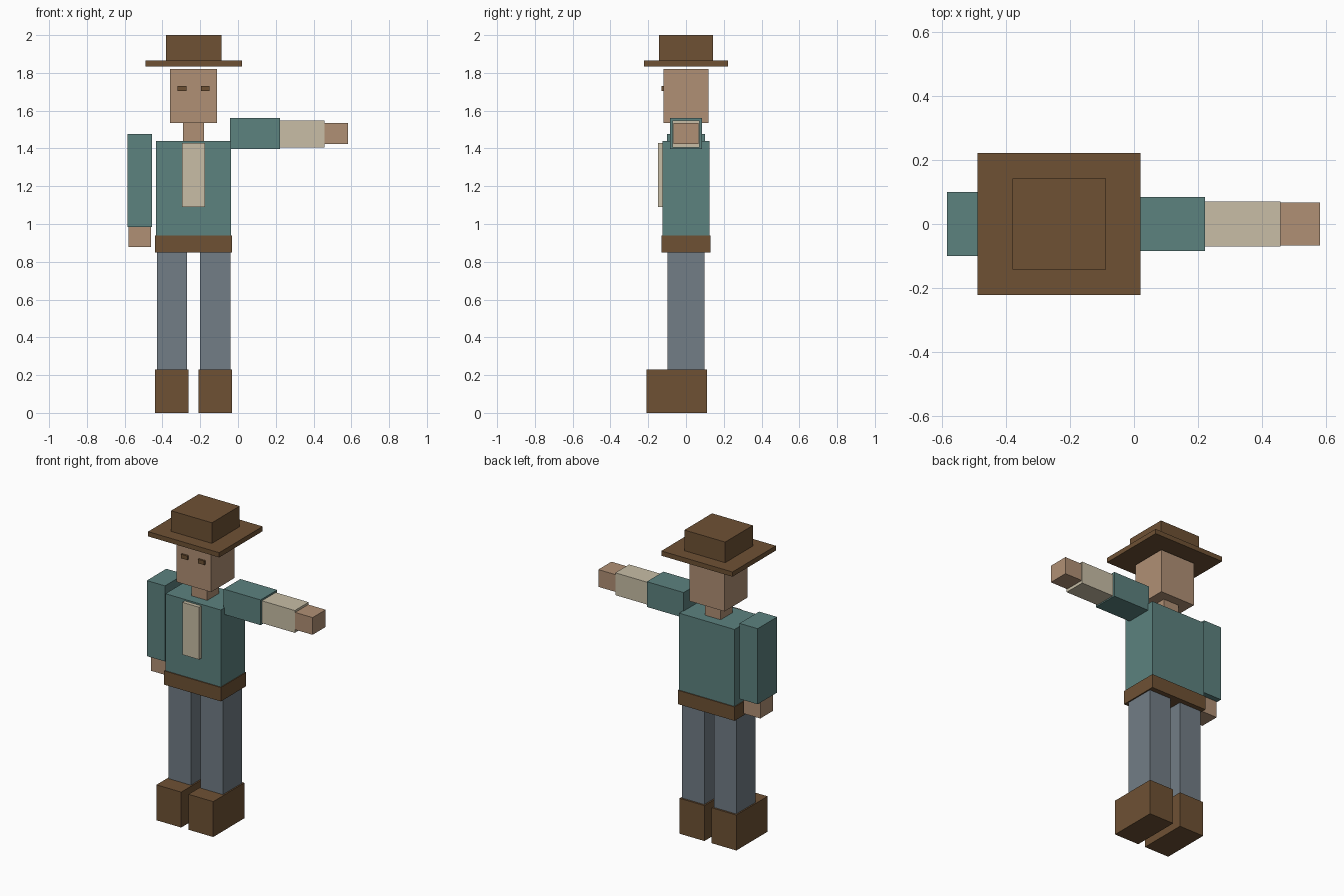
import bpy

if "Cube" in bpy.data.objects:
    bpy.data.objects.remove(bpy.data.objects["Cube"])


def material(name, rgb):
    """Flat colour from 0-255 sRGB values, stored as linear."""
    lin = [((c / 255 + 0.055) / 1.055) ** 2.4 for c in rgb]
    mat = bpy.data.materials.new(name)
    mat.diffuse_color = (*lin, 1)
    mat.use_nodes = True
    mat.node_tree.nodes["Principled BSDF"].inputs["Base Color"].default_value = mat.diffuse_color
    return mat


brown = material("brown_leather", (110, 81, 52))
teal = material("teal_cloth", (92, 130, 127))
skin = material("skin", (176, 144, 117))
cream = material("cream_cloth", (200, 190, 166))
denim = material("grey_denim", (114, 125, 134))


def box(name, x, y, z, mat):
    """Box from (min, max) ranges on each axis."""
    ranges = (x, y, z)
    bpy.ops.mesh.primitive_cube_add(size=1, location=[(a + b) / 2 for a, b in ranges])
    ob = bpy.context.object
    ob.name = name
    ob.scale = [b - a for a, b in ranges]
    bpy.ops.object.transform_apply(location=False, rotation=False, scale=True)
    ob.data.materials.append(mat)
    return ob


def sym(half):
    return (-half, half)


BODY_X = -0.235  # centre line of the body

# Boots, legs and eyes on both sides of the body
for side, s in (("right", -1), ("left", 1)):
    def pair(offset, half):
        c = BODY_X + s * offset
        return (c - half, c + half)
    box(f"{side}_boot", pair(0.115, 0.089), (-0.21, 0.11), (0, 0.23), brown)
    box(f"{side}_leg", pair(0.115, 0.08), sym(0.098), (0.23, 0.85), denim)
    box(f"{side}_eye", pair(0.061, 0.023), (-0.131, -0.119), (1.704, 1.73), brown)

# Torso
box("belt", (-0.44, -0.032), sym(0.13), (0.85, 0.94), brown)
box("torso", (-0.435, -0.037), sym(0.124), (0.94, 1.44), teal)
box("shirt_front", (-0.296, -0.176), (-0.148, -0.124), (1.09, 1.43), cream)

# Head
box("neck", (-0.291, -0.179), sym(0.06), (1.44, 1.535), skin)
box("head", (-0.36, -0.11), sym(0.119), (1.535, 1.82), skin)

# Hat
box("hat_brim", (-0.49, 0.021), sym(0.223), (1.835, 1.866), brown)
box("hat_crown", (-0.381, -0.088), sym(0.142), (1.866, 2.0), brown)

# Lowered arm
box("lowered_sleeve", (-0.585, -0.455), sym(0.1), (0.985, 1.476), teal)
box("lowered_hand", (-0.58, -0.46), sym(0.065), (0.878, 0.985), skin)

# Outstretched arm
box("raised_sleeve", (-0.043, 0.222), sym(0.085), (1.396, 1.56), teal)
box("raised_cuff", (0.222, 0.458), sym(0.071), (1.404, 1.549), cream)
box("raised_hand", (0.458, 0.583), sym(0.067), (1.423, 1.535), skin)
